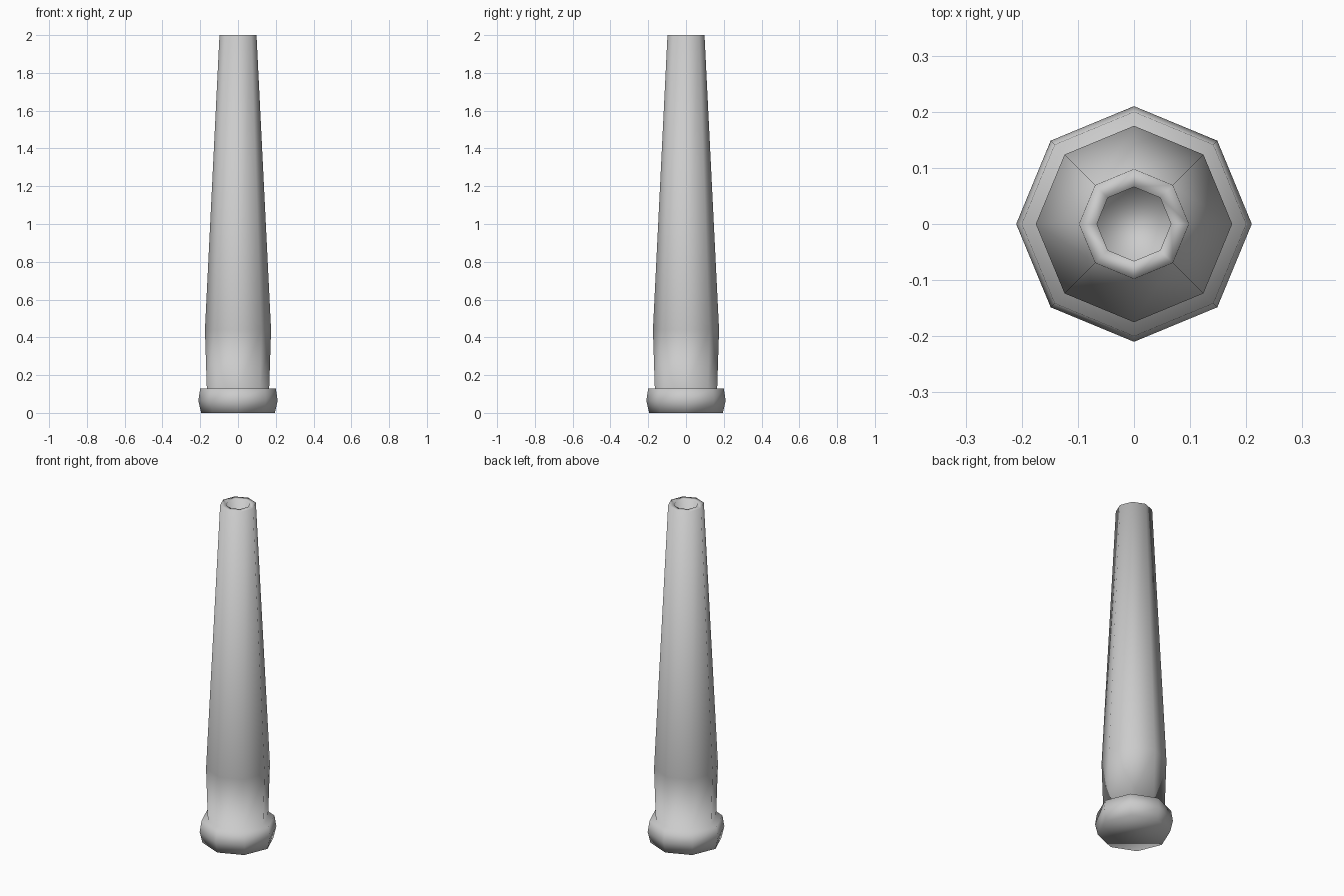
import bpy, bmesh, math

if "Cube" in bpy.data.objects:
    bpy.data.objects.remove(bpy.data.objects["Cube"])

SIDES = 8


def lathe(name, profile):
    """Spin a (radius, height) profile into a closed eight-sided solid."""
    bm = bmesh.new()
    rings = []
    for r, z in profile:
        rings.append([bm.verts.new((r * math.cos(i * math.tau / SIDES),
                                    r * math.sin(i * math.tau / SIDES), z))
                      for i in range(SIDES)])
    for low, high in zip(rings, rings[1:]):
        for i in range(SIDES):
            j = (i + 1) % SIDES
            bm.faces.new((low[i], low[j], high[j], high[i]))
    bm.faces.new(rings[0][::-1])
    bm.faces.new(rings[-1])
    bmesh.ops.recalc_face_normals(bm, faces=bm.faces)
    for f in bm.faces:
        f.smooth = True
    mesh = bpy.data.meshes.new(name)
    bm.to_mesh(mesh)
    bm.free()
    obj = bpy.data.objects.new(name, mesh)
    bpy.context.collection.objects.link(obj)
    return obj


# One continuous piece: bulging foot, tapered shaft, rim and recessed top
lathe("tapered_post", [
    (0.195, 0.0), (0.21, 0.065), (0.20, 0.13),      # foot
    (0.165, 0.13), (0.175, 0.44), (0.098, 2.0),     # shaft
    (0.066, 2.0), (0.066, 1.9),                     # rim and recess
])
